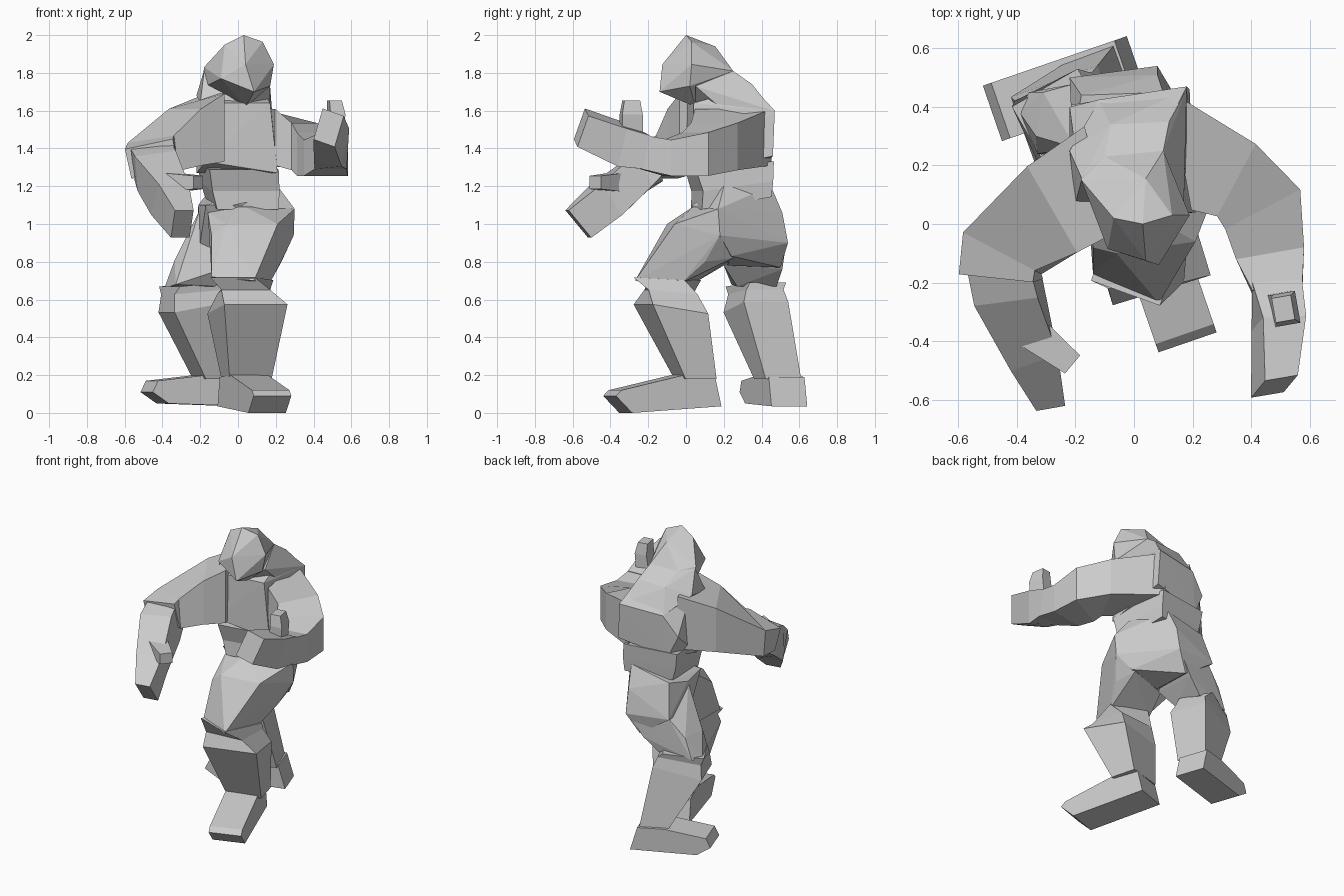
import bpy, bmesh
from math import radians, sin, cos
from mathutils import Vector, Matrix


def finish(name, bm):
    bmesh.ops.recalc_face_normals(bm, faces=bm.faces)
    me = bpy.data.meshes.new(name)
    bm.to_mesh(me)
    bm.free()
    ob = bpy.data.objects.new(name, me)
    bpy.context.collection.objects.link(ob)
    return ob


def loft(name, rings):
    """Four-sided loft. Ring: centre, half width, half depth, yaw, tilt, spin."""
    bm = bmesh.new()
    loops = []
    for centre, w, d, yaw, tilt, spin in rings:
        rot = (Matrix.Rotation(radians(yaw), 3, 'Z')
               @ Matrix.Rotation(radians(tilt), 3, 'X')
               @ Matrix.Rotation(radians(spin), 3, 'Z'))
        loops.append([bm.verts.new(Vector(centre) + rot @ Vector((sx * w, sy * d, 0)))
                      for sx, sy in ((-1, -1), (1, -1), (1, 1), (-1, 1))])
    for a, b in zip(loops, loops[1:]):
        for i in range(4):
            j = (i + 1) % 4
            bm.faces.new((a[i], a[j], b[j], b[i]))
    bm.faces.new(loops[0])
    bm.faces.new(loops[-1])
    return finish(name, bm)


def hull(name, points):
    bm = bmesh.new()
    for p in points:
        bm.verts.new(p)
    bmesh.ops.convex_hull(bm, input=bm.verts)
    loose = [v for v in bm.verts if not v.link_faces]
    bmesh.ops.delete(bm, geom=loose, context='VERTS')
    return finish(name, bm)


def foot(name, x, y, yaw, length, half, lift, heel):
    """Side profile (forward, height) pulled to both sides of the foot."""
    profile = [(-heel, .035), (-.085, .19), (.09, .2), (length, .12 + lift),
               (length + .03, .09 + lift * .4), (length - .06, .0 + lift)]
    fwd = Vector((sin(radians(yaw)), -cos(radians(yaw)), 0))
    side = Vector((-fwd.y, fwd.x, 0))
    pts = [Vector((x, y, z)) + fwd * f + side * s * half
           for f, z in profile for s in (-1, 1)]
    hull(name, pts)


# Head: faceted, leaning forward
hull("head", [
    (.03, 0, 2), (-.07, .02, 1.95), (.13, .03, 1.965), (.04, .155, 1.94),
    (.19, .03, 1.845), (-.18, .15, 1.83), (.1, .25, 1.81), (-.1, .23, 1.81),
    (.04, -.125, 1.845), (.085, -.14, 1.70), (-.09, -.085, 1.77),
    (.17, .02, 1.73), (.04, .05, 1.62), (-.19, .2, 1.72)])

# Nape: fills from the back of the head to the shoulders
hull("neck", [
    (-.178, .155, 1.82), (.1, .25, 1.81), (-.1, .23, 1.81), (.17, .05, 1.73),
    (.04, .05, 1.625), (-.2, .07, 1.64), (-.22, .25, 1.68), (.12, .35, 1.74),
    (-.08, .34, 1.73), (.17, .2, 1.6), (.18, .46, 1.6), (-.12, .42, 1.58)])

# Chest with hunched back
hull("chest", [
    (-.16, .0, 1.64), (.17, .04, 1.64), (-.17, -.01, 1.33), (.21, .04, 1.27),
    (.18, .47, 1.6), (.19, .46, 1.36), (-.12, .425, 1.58), (-.22, .4, 1.45),
    (-.2, .25, 1.66), (-.15, .41, 1.3), (-.22, .2, 1.27), (.12, .35, 1.73)])

# Waist
loft("waist", [
    ((.02, .24, 1.11), .165, .19, 10, 10, 0),
    ((.01, .245, 1.2), .18, .19, 10, 8, 0),
    ((0, .23, 1.31), .185, .21, 9, 6, 0)])

# Pelvis
hull("pelvis", [
    (-.17, .08, 1.1), (.02, .03, 1.1), (.21, .2, 1.2), (.1, .45, 1.2),
    (.3, .17, 1.08), (.295, .18, .94), (.08, .51, 1.06), (.08, .54, .9),
    (-.21, .28, 1.1), (-.18, .44, 1.14), (-.22, .5, .92), (.0, .5, .77),
    (0, .22, .78), (.22, .24, .83), (-.2, .24, .9)])

# Forward leg: thigh, knee, shin
hull("forward_thigh", [
    (-.16, .1, 1.06), (.02, .05, 1.1), (.3, .17, 1.08), (.295, .18, .94),
    (-.14, -.08, .94), (-.06, -.1, 1.0), (.21, -.06, 1.0), (-.14, -.17, .72),
    (.085, -.27, .70), (.17, -.02, .69), (-.09, .03, .68), (.23, .1, .8),
    (-.05, .2, .78), (.2, .25, .82)])
loft("forward_lower_leg", [
    ((.02, -.1, .71), .125, .145, -20, -3, 0),
    ((.03, -.08, .64), .13, .13, 5, -5, 0),
    ((.05, -.08, .55), .175, .155, 17, -9, 0),
    ((.045, .05, .18), .115, .085, 15, 0, 0)])
foot("forward_foot", .03, .04, 19, .44, .105, 0, .12)

# Rear leg: thigh, knee, shin
hull("rear_thigh", [
    (-.2, .26, 1.08), (.06, .5, 1.04), (.07, .53, .9), (-.2, .48, .92),
    (-.335, .3, .81), (-.31, .45, .8), (-.03, .2, .78), (-.03, .51, .76),
    (-.13, .48, .67), (-.36, .45, .66), (-.39, .38, .66), (-.33, .24, .68),
    (-.12, .27, .67)])
loft("rear_lower_leg", [
    ((-.25, .37, .68), .11, .13, -60, 5, 0),
    ((-.24, .37, .64), .105, .14, -70, 5, 0),
    ((-.23, .37, .56), .125, .16, -70, 10, 0),
    ((-.12, .485, .18), .1, .09, -70, 0, 0)])
foot("rear_foot", -.115, .505, -71, .36, .1, .05, .13)

# Lowered arm: upper arm, forearm with hand, thumb
loft("lowered_upper_arm", [
    ((-.12, .15, 1.51), .19, .18, -75, 90, 0),
    ((-.28, .05, 1.46), .17, .15, -60, 90, 0),
    ((-.45, -.1, 1.355), .14, .095, -28, 90, 8),
    ((-.455, -.18, 1.345), .13, .08, -5, 95, 12)])
loft("lowered_forearm", [
    ((-.45, -.14, 1.33), .11, .09, 0, 100, 8),
    ((-.43, -.23, 1.28), .11, .1, 10, 110, 8),
    ((-.36, -.42, 1.13), .085, .1, 20, 125, 0),
    ((-.295, -.57, 1.0), .05, .095, 10, 130, 0)])
loft("lowered_thumb", [
    ((-.35, -.37, 1.22), .06, .05, 45, 90, 0),
    ((-.21, -.48, 1.22), .04, .035, 50, 90, 0)])

# Raised arm: upper arm to hand, thumb
loft("raised_arm", [
    ((.16, .25, 1.46), .205, .15, 100, 90, 0),
    ((.35, .15, 1.41), .14, .125, 62, 90, 0),
    ((.44, .05, 1.37), .145, .115, 28, 90, 0),
    ((.465, -.1, 1.35), .118, .095, 10, 90, 0),
    ((.49, -.23, 1.38), .085, .09, 3, 85, 0)])
loft("raised_hand", [
    ((.49, -.21, 1.38), .085, .09, 3, 80, 0),
    ((.495, -.34, 1.42), .075, .105, 5, 78, -12),
    ((.48, -.555, 1.51), .06, .09, 15, 75, -20)])
loft("raised_thumb", [
    ((.5, -.29, 1.42), .045, .055, 10, 0, 0),
    ((.52, -.29, 1.58), .04, .055, 10, 0, 0),
    ((.51, -.29, 1.655), .033, .042, 10, 0, 0)])
